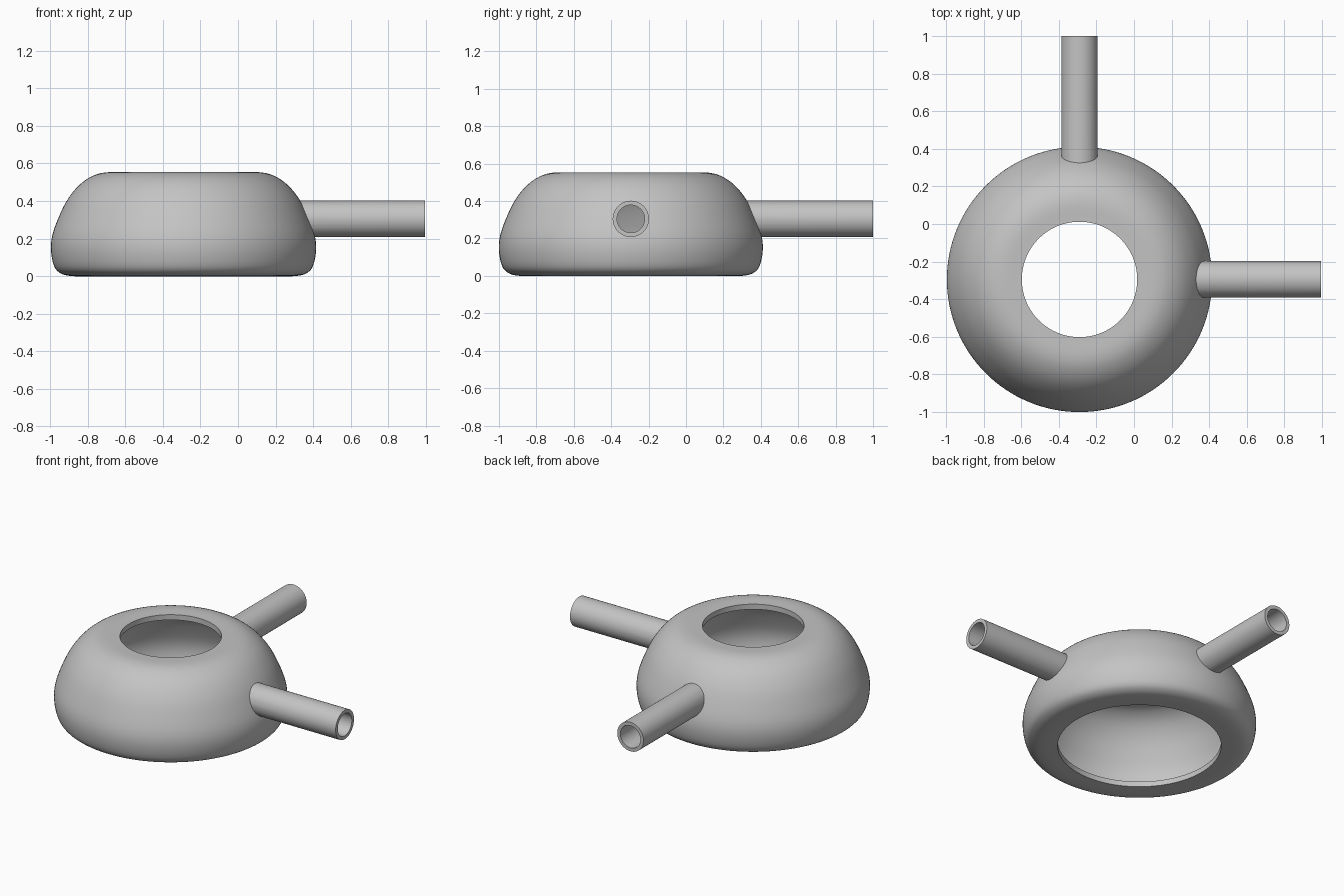
import bpy, bmesh, math
from mathutils import Vector, Matrix

if "Cube" in bpy.data.objects:
    bpy.data.objects.remove(bpy.data.objects["Cube"], do_unlink=True)

CENTRE = Vector((-0.29, -0.295, 0))
WALL = 0.035
TUBE_Z, TUBE_R, BORE_R = 0.305, 0.097, 0.074

grey = bpy.data.materials.new("plain_grey")
grey.use_nodes = True
grey.diffuse_color = (0.55, 0.55, 0.55, 1)
grey.node_tree.nodes["Principled BSDF"].inputs["Base Color"].default_value = grey.diffuse_color


def smooth_path(points, steps=6):
    """Catmull-Rom curve through the points."""
    pts = [Vector(p) for p in points]
    pts = [pts[0] * 2 - pts[1]] + pts + [pts[-1] * 2 - pts[-2]]
    out = []
    for a, b, c, d in zip(pts, pts[1:], pts[2:], pts[3:]):
        for i in range(steps):
            t = i / steps
            out.append(0.5 * (2 * b + (c - a) * t + (2 * a - 5 * b + 4 * c - d) * t ** 2
                              + (3 * b - a - 3 * c + d) * t ** 3))
    return out + [pts[-2]]


def inset(path, distance):
    """Offset a path towards its left side, keeping the end radii."""
    out = []
    for i, p in enumerate(path):
        d = (path[min(i + 1, len(path) - 1)] - path[max(i - 1, 0)]).normalized()
        out.append(p + Vector((-d.y, d.x)) * distance)
    out[0].x, out[-1].x = path[0].x, path[-1].x
    return out


def lathe(name, loop, matrix, segments):
    """Revolve a closed (radius, height) loop around local z."""
    bm = bmesh.new()
    rings = []
    for s in range(segments):
        a = 2 * math.pi * s / segments
        rings.append([bm.verts.new((p[0] * math.cos(a), p[0] * math.sin(a), p[1])) for p in loop])
    n = len(loop)
    for s in range(segments):
        r, q = rings[s], rings[(s + 1) % segments]
        for i in range(n):
            j = (i + 1) % n
            bm.faces.new((r[i], q[i], q[j], r[j]))
    bmesh.ops.remove_doubles(bm, verts=bm.verts, dist=1e-5)
    bmesh.ops.dissolve_degenerate(bm, edges=bm.edges, dist=1e-5)
    bmesh.ops.recalc_face_normals(bm, faces=bm.faces)
    bm.transform(matrix)
    mesh = bpy.data.meshes.new(name)
    bm.to_mesh(mesh)
    bm.free()
    mesh.materials.append(grey)
    obj = bpy.data.objects.new(name, mesh)
    bpy.context.collection.objects.link(obj)
    return obj


def select_only(obj):
    bpy.ops.object.select_all(action='DESELECT')
    obj.select_set(True)
    bpy.context.view_layer.objects.active = obj


def cut(obj, cutter):
    select_only(obj)
    mod = obj.modifiers.new("cut", 'BOOLEAN')
    mod.operation, mod.solver, mod.object = 'DIFFERENCE', 'EXACT', cutter
    bpy.ops.object.modifier_apply(modifier=mod.name)


# Hollow body: rounded dome open at top and bottom
outer = smooth_path([(0.494, 0), (0.59, 0), (0.65, 0.013), (0.687, 0.05), (0.705, 0.13),
                     (0.7, 0.21), (0.67, 0.3), (0.622, 0.4), (0.56, 0.48), (0.49, 0.53),
                     (0.415, 0.552), (0.307, 0.552)])
inner = inset(outer, WALL)
place = Matrix.Translation(CENTRE)
body = lathe("hollow_body", outer + inner[::-1], place, 128)

# Solid the shape of the cavity, for trimming the tubes
cavity = lathe("cavity_cutter", [(0, inner[0].y)] + inner + [(0, inner[-1].y)], place, 128)
cavity.hide_render = True

# Two side tubes, opening into the body
tubes = []
for name, axis, length in (("left_tube", Vector((1, 0, 0)), 1.285),
                           ("back_tube", Vector((0, 1, 0)), 1.295)):
    turn = (Matrix.Translation(CENTRE + Vector((0, 0, TUBE_Z)))
            @ axis.to_track_quat('Z', 'Y').to_matrix().to_4x4())
    tube = lathe(name, [(BORE_R, 0.5), (TUBE_R, 0.5), (TUBE_R, length), (BORE_R, length)], turn, 48)
    cut(tube, cavity)
    bore = lathe("bore_cutter", [(0, 0.45), (BORE_R, 0.45), (BORE_R, 0.9), (0, 0.9)], turn, 48)
    cut(body, bore)
    bpy.data.objects.remove(bore, do_unlink=True)
    tubes.append(tube)
bpy.data.objects.remove(cavity, do_unlink=True)

for obj in [body] + tubes:
    select_only(obj)
    bpy.ops.object.shade_smooth_by_angle(angle=math.radians(35))
